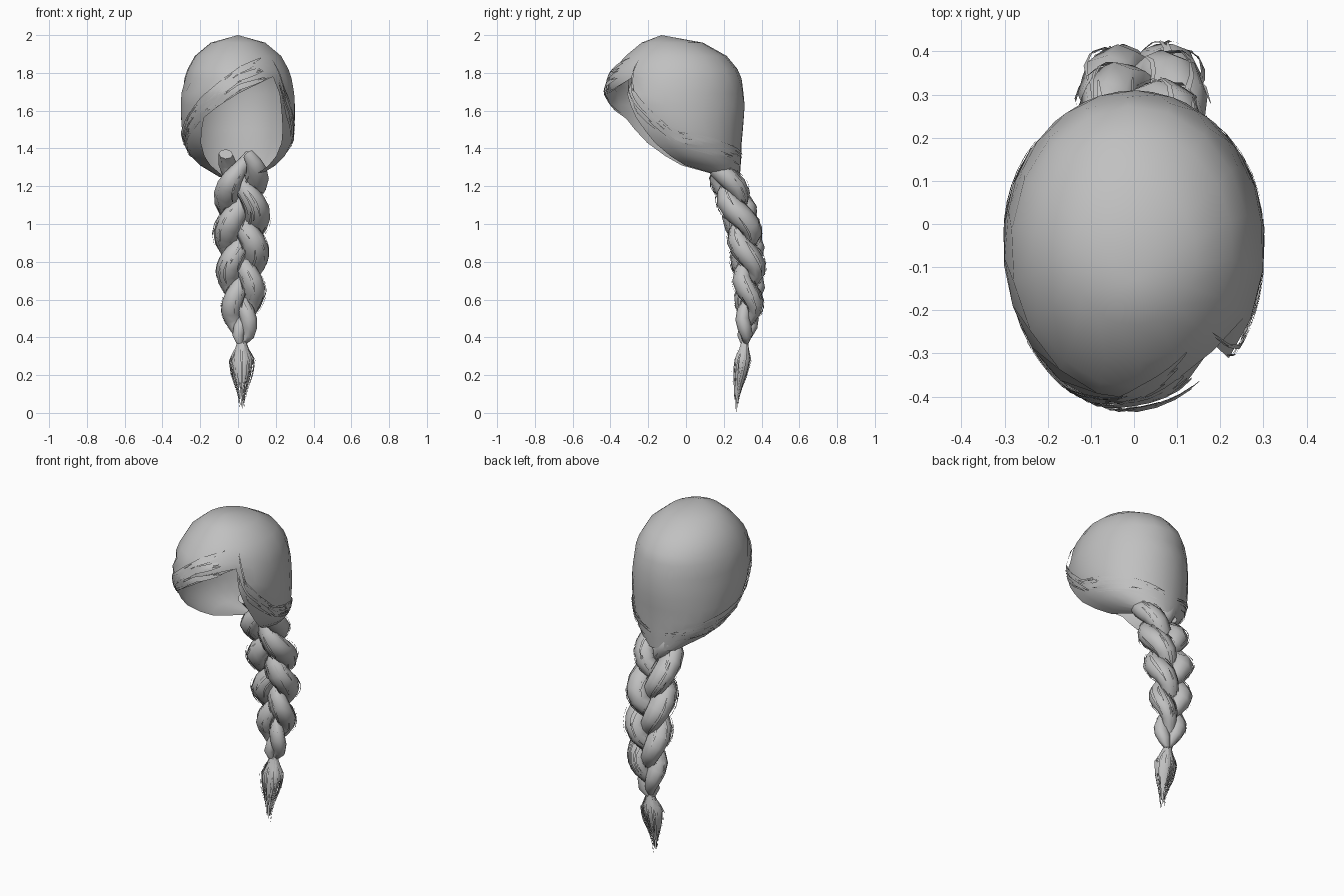
import bpy, bmesh, math, random
from mathutils import Vector

if "Cube" in bpy.data.objects:
    bpy.data.objects.remove(bpy.data.objects["Cube"])

random.seed(4)
hair = bpy.data.materials.new("hair grey")
hair.diffuse_color = (0.53, 0.53, 0.53, 1)
hair.use_nodes = True
hair.node_tree.nodes["Principled BSDF"].inputs["Base Color"].default_value = hair.diffuse_color


def lerp_table(keys, t):
    """Linear lookup in rows of (key, value...), keys ascending."""
    t = min(max(t, keys[0][0]), keys[-1][0])
    for p, q in zip(keys, keys[1:]):
        if t <= q[0]:
            f = (t - p[0]) / (q[0] - p[0])
            return [u + (v - u) * f for u, v in zip(p[1:], q[1:])]


def finish(name, bm, angle=60):
    bmesh.ops.remove_doubles(bm, verts=bm.verts, dist=0.0003)
    me = bpy.data.meshes.new(name)
    bm.to_mesh(me)
    bm.free()
    ob = bpy.data.objects.new(name, me)
    bpy.context.collection.objects.link(ob)
    me.materials.append(hair)
    bpy.ops.object.select_all(action='DESELECT')
    ob.select_set(True)
    bpy.context.view_layer.objects.active = ob
    bpy.ops.object.shade_smooth_by_angle(angle=math.radians(angle))
    return ob


def loft(bm, rows, closed=False):
    """Quads between rows of points."""
    vs = [[bm.verts.new(p) for p in r] for r in rows]
    n = len(vs[0])
    for a, b in zip(vs, vs[1:]):
        for i in range(n if closed else n - 1):
            j = (i + 1) % n
            bm.faces.new((a[i], b[i], b[j], a[j]))
    return vs


# Head shape by height: z, half width, front y, back y
HEAD = [(1.25, .10, .18, .285), (1.31, .20, -.08, .29), (1.36, .25, -.18, .293), (1.43, .285, -.285, .296),
        (1.52, .302, -.365, .305), (1.60, .305, -.41, .312), (1.70, .30, -.43, .306),
        (1.80, .28, -.40, .29), (1.89, .23, -.32, .215), (1.96, .145, -.235, .09),
        (2.0, .0, -.13, -.13)]
# Face opening by height: z, left edge angle, right edge angle (0 = front)
OPENING = [(1.25, -48, 54), (1.45, -43, 54), (1.57, -36, 50), (1.69, 0, 47), (1.77, 43, 43)]


def head_point(deg, z, out=0.0):
    rx, front, back = lerp_table(HEAD, z)
    a = math.radians(deg)
    return Vector(((rx + out) * math.sin(a),
                   (front + back) / 2 - ((back - front) / 2 + out) * math.cos(a), z))


# Hair cap: rings that open at the face
bm = bmesh.new()
COLS = 18
rows = []
for z in (2.0, 1.96, 1.89, 1.82, 1.77, 1.69, 1.63, 1.57, 1.50, 1.43, 1.36, 1.31, 1.25):
    left, right = lerp_table(OPENING, z)
    rows.append([head_point(right + (360 + left - right) * i / COLS, z) for i in range(COLS + 1)])
loft(bm, rows)
bmesh.ops.remove_doubles(bm, verts=bm.verts, dist=0.0003)
bmesh.ops.dissolve_degenerate(bm, edges=bm.edges, dist=0.0003)
# Dent where the parting meets the forehead
notch = head_point(43, 1.77)
for v in bm.verts:
    if (v.co - notch).length < .01:
        v.co += Vector((-.01, .035, .01))
bmesh.ops.recalc_face_normals(bm, faces=bm.faces)
if sum(f.normal.dot(f.calc_center_median() - Vector((0, -.05, 1.6))) for f in bm.faces) < 0:
    bmesh.ops.reverse_faces(bm, faces=bm.faces)
finish("hair_cap", bm)

# Loose strands swept from the parting to the nape: t, angle, z
SWEEP_LEFT = [(0, 36, 1.755), (.2, 0, 1.70), (.42, -38, 1.56), (.65, -75, 1.39), (1, -175, 1.28)]
SWEEP_RIGHT = [(0, 46, 1.75), (.3, 54, 1.58), (.6, 80, 1.39), (1, 175, 1.28)]


def swept_strands(name, path, count, spread):
    bm = bmesh.new()
    for _ in range(count):
        t0 = random.uniform(.02, .7)
        t1 = min(1, t0 + random.uniform(.15, .35))
        rise = random.uniform(0, spread)
        out, w = random.uniform(.002, .009), random.uniform(.005, .012)
        strip = []
        for k in range(8):
            f = k / 7
            t = t0 + (t1 - t0) * f
            deg, z = lerp_table(path, t)
            z += rise * (1 - .4 * t)
            half = w * math.sin(math.pi * (.08 + .84 * f))
            strip.append([head_point(deg, z + half, out), head_point(deg, z - half, out)])
        loft(bm, strip)
    finish(name, bm)


swept_strands("fringe_strands", SWEEP_LEFT, 55, .14)
swept_strands("side_strands", SWEEP_RIGHT, 40, .15)

# Braid centre line by height: z, y, swing, strand radius
BRAID = [(.37, .31, .012, .018), (.42, .317, .035, .037), (.55, .333, .056, .053), (.75, .333, .07, .064),
         (.95, .31, .078, .069), (1.1, .27, .08, .068), (1.25, .21, .08, .06), (1.37, .165, .085, .036)]
CX = 0.02


def braid_point(z, phase):
    y, swing, r = lerp_table(BRAID, z)
    a = (1.37 - z) / .62 * 2 * math.pi + phase
    p = Vector((CX + swing * math.sin(a), y - .58 * swing * math.sin(2 * a), z))
    return p, r * (.78 + .28 * math.sin(a) ** 2)


def braid_frame(z, phase):
    p, r = braid_point(z, phase)
    d = (braid_point(z - .01, phase)[0] - braid_point(z + .01, phase)[0]).normalized()
    side = d.cross(Vector((0, 1, 0))).normalized()
    return p, r, side, side.cross(d).normalized()


# Three woven strands, with fine loose hairs lying on each
loose = bmesh.new()
for s in range(3):
    phase = s * 2 * math.pi / 3 + .4
    bm = bmesh.new()
    rings = []
    for k in range(25):
        p, r, u, v = braid_frame(1.37 - k / 24, phase)
        rings.append([p + r * (u * math.cos(b) + .88 * v * math.sin(b))
                      for b in (i * math.pi / 4 for i in range(8))])
    vs = loft(bm, rings, True)
    bm.faces.new(vs[0])
    bm.faces.new(vs[-1])
    bmesh.ops.recalc_face_normals(bm, faces=bm.faces)
    finish("braid_strand_%d" % (s + 1), bm)
    for _ in range(40):
        z0, b = random.uniform(.55, 1.3), random.uniform(0, 2 * math.pi)
        length, lift = random.uniform(.07, .14), random.uniform(1.03, 1.12)
        strip = []
        for k in range(5):
            p, r, u, v = braid_frame(z0 - length * k / 4, phase)
            half = .1 * math.sin(math.pi * (.1 + .8 * k / 4))
            strip.append([p + r * lift * (u * math.cos(c) + .88 * v * math.sin(c))
                          for c in (b - half, b + half)])
        loft(loose, strip)
finish("braid_loose_hairs", loose)

# Tie and tail end: slim core with ragged hair blades
TAIL = [(0, .012, .265), (.08, .02, .268), (.14, .036, .275), (.20, .057, .285), (.28, .068, .297),
        (.33, .04, .305), (.365, .018, .31), (.39, .02, .312)]
bm = bmesh.new()
rings = []
for z in (.39, .36, .33, .28, .22, .17, .13):
    r, y = lerp_table(TAIL, z)
    r *= .8 if z > .2 else .6 if z > .15 else .1
    rings.append([Vector((CX + r * math.cos(b), y + .65 * r * math.sin(b), z))
                  for b in (i * math.pi / 5 for i in range(10))])
loft(bm, rings, True)
bmesh.ops.recalc_face_normals(bm, faces=bm.faces)
finish("tail_core", bm)

bm = bmesh.new()
for i in range(60):
    b = i * 2.4
    tip = random.uniform(.02, .16) if i else 0
    depth = random.uniform(.7, 1.1)
    strip = []
    for k in range(8):
        f = k / 7
        z = .38 + (tip - .38) * f
        r, y = lerp_table(TAIL, z)
        half = .008 * (1 - f) + .0008
        c = Vector((CX + depth * r * math.cos(b), y + .7 * depth * r * math.sin(b), z))
        side = Vector((-math.sin(b), math.cos(b), 0)) * half
        strip.append([c - side, c + side])
    loft(bm, strip)
finish("tail_strands", bm)
